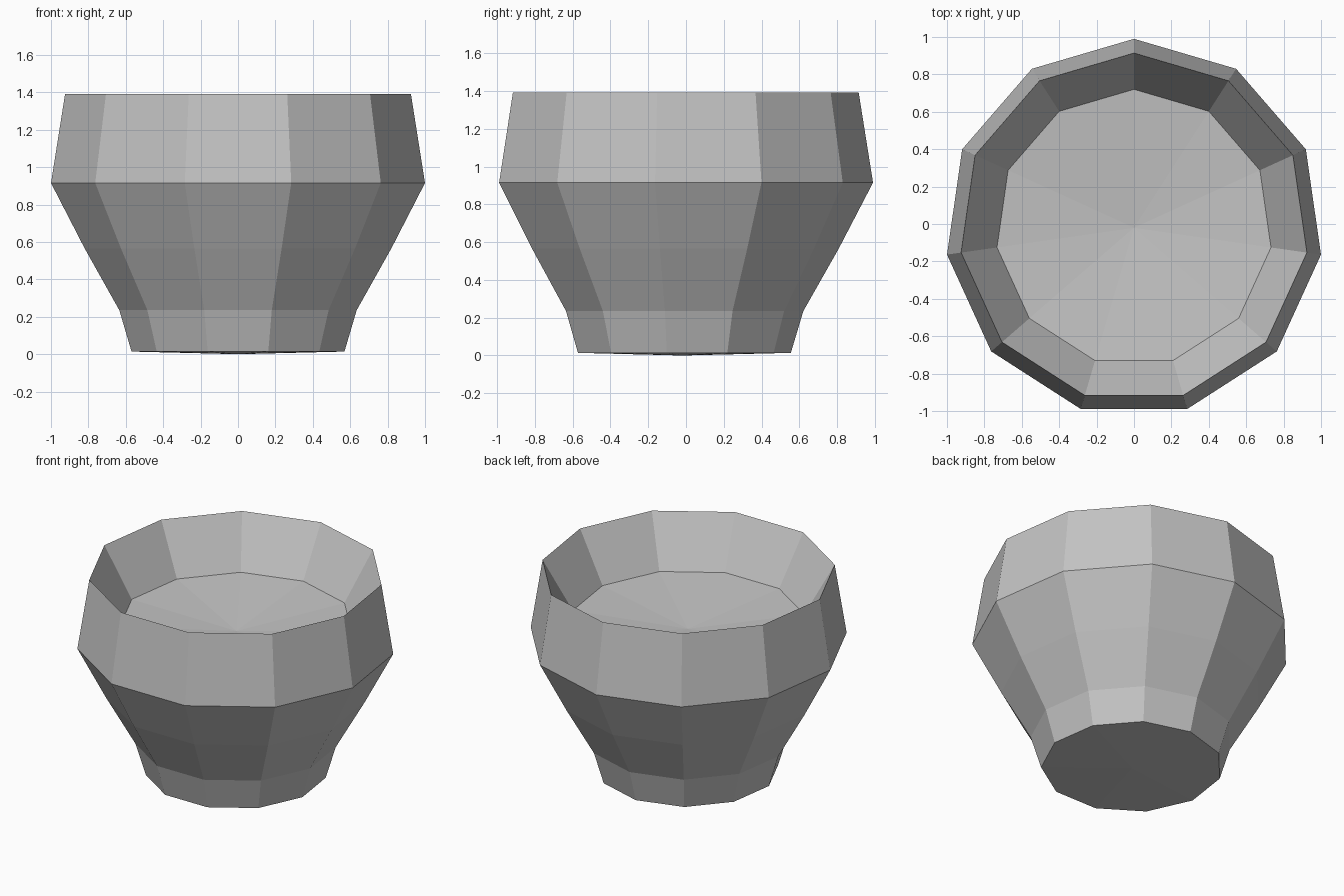
import bpy, bmesh
from math import sin, cos, pi

if "Cube" in bpy.data.objects:
    bpy.data.objects.remove(bpy.data.objects["Cube"])

SIDES = 11
CENTRE_Y = -0.02

# Single plain grey
grey = bpy.data.materials.new("plain grey")
grey.use_nodes = True
colour = (0.55, 0.55, 0.55, 1)
grey.diffuse_color = colour
grey.node_tree.nodes["Principled BSDF"].inputs["Base Color"].default_value = colour

# Profile as (radius, height): foot, flared body, shoulder, sharp rim, inner floor
profile = [(0.575, 0.014), (0.641, 0.235), (0.828, 0.565), (1.01, 0.915),
           (0.934, 1.392), (0.74, 1.055)]
BASE_Z, FLOOR_Z = 0.0, 0.99

bm = bmesh.new()


def ring(radius, z):
    angles = [pi / 2 + 2 * pi * i / SIDES for i in range(SIDES)]
    return [bm.verts.new((radius * cos(a), radius * sin(a) + CENTRE_Y, z)) for a in angles]


rings = [ring(r, z) for r, z in profile]
base = bm.verts.new((0, CENTRE_Y, BASE_Z))
floor = bm.verts.new((0, CENTRE_Y, FLOOR_Z))

# Walls between rings, then shallow fans closing the base and the dished floor
for i in range(SIDES):
    j = (i + 1) % SIDES
    for low, high in zip(rings, rings[1:]):
        bm.faces.new((low[i], low[j], high[j], high[i]))
    bm.faces.new((base, rings[0][j], rings[0][i]))
    bm.faces.new((floor, rings[-1][i], rings[-1][j]))

bmesh.ops.recalc_face_normals(bm, faces=bm.faces)
mesh = bpy.data.meshes.new("bowl")
bm.to_mesh(mesh)
bm.free()
mesh.materials.append(grey)
bpy.context.collection.objects.link(bpy.data.objects.new("bowl", mesh))
